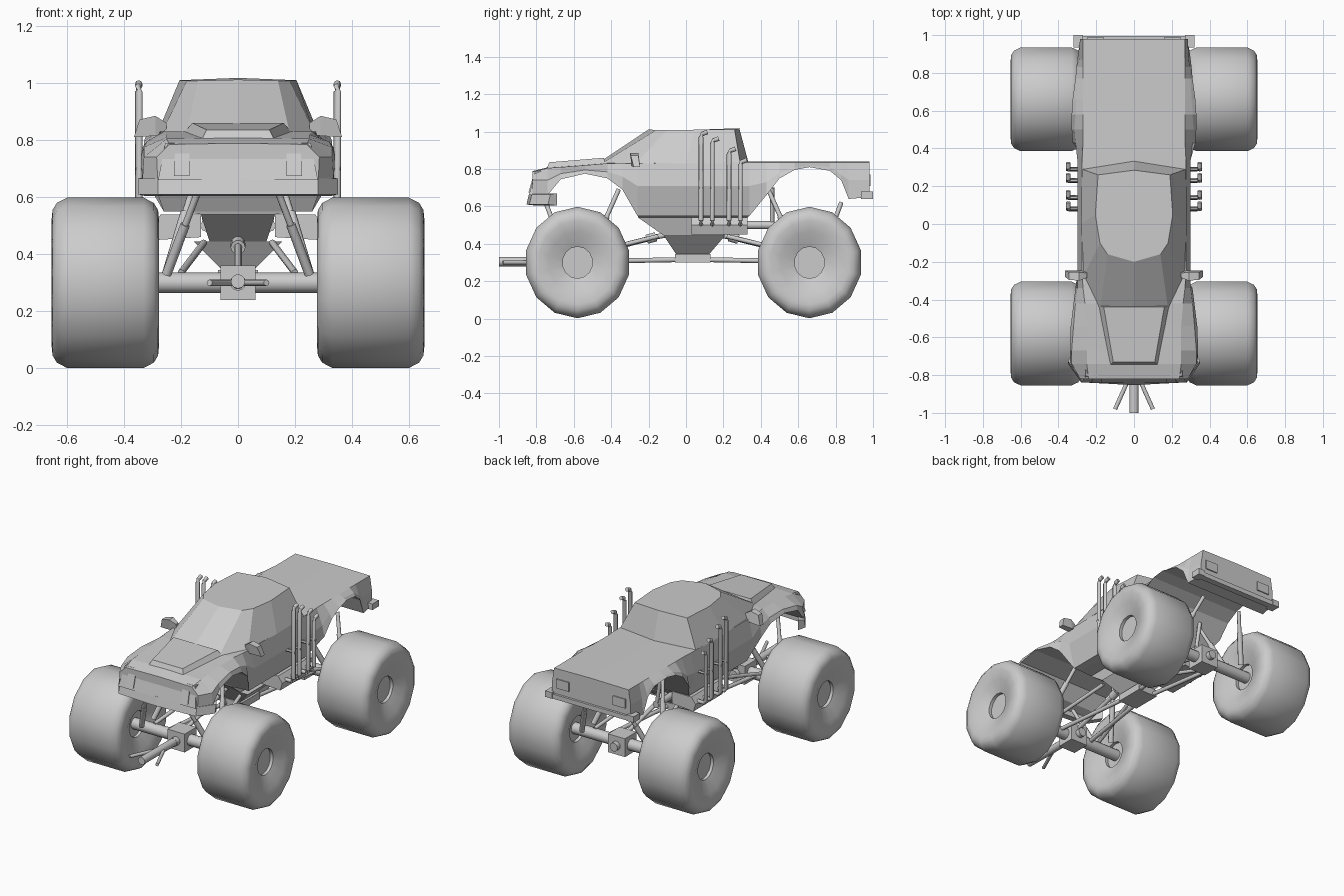
import bpy, bmesh, math
from mathutils import Vector

if "Cube" in bpy.data.objects:
    bpy.data.objects.remove(bpy.data.objects["Cube"])


def finish(name, bm, smooth=None):
    bmesh.ops.remove_doubles(bm, verts=bm.verts, dist=1e-5)
    bmesh.ops.recalc_face_normals(bm, faces=bm.faces)
    me = bpy.data.meshes.new(name)
    bm.to_mesh(me)
    bm.free()
    ob = bpy.data.objects.new(name, me)
    bpy.context.collection.objects.link(ob)
    if smooth:
        bpy.ops.object.select_all(action='DESELECT')
        ob.select_set(True)
        bpy.context.view_layer.objects.active = ob
        bpy.ops.object.shade_smooth_by_angle(angle=math.radians(smooth))
    return ob


def loft(name, rings, smooth=None, caps=True, closed=False):
    """Skin a list of equal-length closed rings."""
    bm = bmesh.new()
    vs = [[bm.verts.new(p) for p in r] for r in rings]
    n = len(vs[0])
    pairs = list(zip(vs, vs[1:])) + ([(vs[-1], vs[0])] if closed else [])
    for a, b in pairs:
        for i in range(n):
            j = (i + 1) % n
            bm.faces.new((a[i], a[j], b[j], b[i]))
    if caps and not closed:
        bm.faces.new(vs[0])
        bm.faces.new(vs[-1])
    return finish(name, bm, smooth)


def rect(x, y0, y1, z0, z1=None):
    z1 = z0 if z1 is None else z1
    return [(-x, y0, z0), (x, y0, z0), (x, y1, z1), (-x, y1, z1)]


def box(name, x0, x1, y0, y1, z0, z1):
    return loft(name, [[(x0, y0, z), (x1, y0, z), (x1, y1, z), (x0, y1, z)] for z in (z0, z1)])


def tube(name, pts, r, sides=8):
    pts = [Vector(p) for p in pts]
    rings = []
    for i, p in enumerate(pts):
        d = (pts[min(i + 1, len(pts) - 1)] - pts[max(i - 1, 0)]).normalized()
        u = d.cross(Vector((0, 0, 1)) if abs(d.z) < 0.8 else Vector((1, 0, 0))).normalized()
        v = d.cross(u)
        rings.append([p + r * (u * math.cos(a) + v * math.sin(a))
                      for a in (2 * math.pi * k / sides for k in range(sides))])
    return loft(name, rings, 50)


def mirrored(half):
    """Half outline from centre to centre -> full ring."""
    return half + [(-x, y, z) for x, y, z in half[-2:0:-1]]


# Lower body: y, top z, top x, crease x/z, bottom x/z (bottom follows the arches)
stations = [
    (-.82, .785, .24, .285, .74, .28, .63), (-.74, .805, .25, .33, .74, .335, .66),
    (-.67, .81, .25, .33, .775, .34, .745), (-.54, .82, .25, .32, .795, .335, .775),
    (-.42, .83, .26, .31, .785, .32, .75), (-.34, .83, .27, .30, .76, .31, .69),
    (-.26, .83, .275, .30, .71, .26, .55), (.34, .835, .275, .30, .71, .26, .55),
    (.43, .835, .27, .31, .73, .325, .66), (.50, .835, .27, .315, .78, .33, .75),
    (.58, .835, .27, .31, .81, .33, .795), (.66, .835, .27, .305, .82, .325, .81),
    (.77, .835, .27, .30, .81, .31, .79), (.83, .835, .27, .295, .77, .305, .74),
    (.87, .835, .27, .29, .74, .30, .64), (.98, .835, .27, .285, .74, .285, .65)]
loft("lower_body", [mirrored([(0, y, zt + .004), (xt, y, zt), (xc, y, zc), (xb, y, zb), (0, y, zb)])
                    for y, zt, xt, xc, zc, xb, zb in stations])

# Cab with windscreen, side glass and roof
base = [(0, -.47, .832), (.18, -.45, .83), (.265, -.27, .83), (.28, 0, .83), (.275, .29, .83), (0, .335, .83)]
roof = [(0, -.20, 1.012), (.14, -.16, 1.008), (.18, -.10, 1.008), (.205, .05, 1.01), (.19, .26, 1.01), (0, .285, 1.018)]
loft("cab", [mirrored(base), mirrored(roof)])

# Hood scoop
loft("hood_scoop", [
    [(-.13, -.75, .795), (.13, -.75, .795), (.19, -.43, .825), (-.19, -.43, .825)],
    [(-.11, -.73, .836), (.11, -.73, .836), (.16, -.44, .86), (-.16, -.44, .86)]])

# Sloping nose panel, headlights
loft("grille_panel", [rect(.28, -.84, -.80, .66), rect(.255, -.805, -.77, .79)])
for s in (1, -1):
    loft("headlight", [[(s * x, y + d, z) for x, y, z in
                        ((.17, -.842, .675), (.225, -.842, .675), (.22, -.815, .77), (.17, -.815, .77))]
                       for d in (0, .02)])

# Wraparound front bumper
path = [(-.35, -.72), (-.28, -.82), (0, -.835), (.28, -.82), (.35, -.72)]
loft("front_bumper", [[(x, y - .018, .61), (x, y - .005, .665), (x * .94, y + .03, .67), (x * .94, y + .03, .605)]
                      for x, y in path])

# Rear bumper with end caps, tail lights
box("rear_bumper", -.31, .31, .955, .995, .64, .67)
for s in (1, -1):
    box("bumper_end", s * .27, s * .32, .935, 1.0, .64, .68)
    box("tail_light", s * .16, s * .25, .97, .987, .71, .77)

# Belly: two tapering underbody hoppers, side boxes and a bottom bracket
loft("upper_belly", [rect(.25, -.26, .34, .555), rect(.13, -.255, .33, .54), rect(.10, -.12, .20, .445)])
loft("lower_belly", [rect(.155, -.12, .21, .445), rect(.05, -.05, .12, .34)])
box("skid_bracket", -.07, .07, -.06, .13, .30, .345)
for s in (1, -1):
    loft("exhaust_box", [[(s * .13, y, .46), (s * .285, y, .45), (s * .30, y, .50), (s * .27, y, .54), (s * .13, y, .54)]
                         for y in (.03, .33)])

# Exhaust stacks and door mirrors
for s in (1, -1):
    for y, top in ((.08, .98), (.14, .945), (.23, .89), (.29, .83)):
        tube("exhaust_stack", [(s * .27, y, .505), (s * .335, y, .505), (s * .348, y, .525), (s * .348, y, top - .01),
                               (s * .348, y + .008, top + .008), (s * .348, y + .035, top + .018)], .0125)
        tube("stack_bracket", [(s * .27, y, .70), (s * .36, y, .70)], .009, 6)
    loft("door_mirror", [
        [(s * .25, -.275, .82), (s * .25, -.25, .82), (s * .25, -.26, .86), (s * .25, -.285, .86)],
        [(s * .29, -.29, .815), (s * .29, -.245, .815), (s * .29, -.255, .885), (s * .29, -.30, .885)],
        [(s * .365, -.28, .81), (s * .365, -.245, .81), (s * .345, -.255, .872), (s * .345, -.295, .872)]])

# Wheels: tyre and hub profile (x, radius), symmetric across the tread
outer = [(.585, .001), (.585, .085), (.605, .085), (.638, .165), (.653, .225), (.65, .255), (.635, .28), (.60, .298)]
profile = outer + [(.93 - x, r) for x, r in reversed(outer)]
N = 14
for wy in (-.58, .66):
    for s in (1, -1):
        loft("wheel", [[(s * x, wy + .945 * r * math.sin(2 * math.pi * k / N), .30 + r * math.cos(2 * math.pi * k / N))
                        for k in range(N)] for x, r in profile], 32)

# Running gear: the same set front (d=1 points to the middle) and rear (d=-1)
for wy, d in ((-.58, 1), (.66, -1)):
    tube("axle", [(-.40, wy, .30), (.40, wy, .30)], .036, 12)
    box("differential", -.062, .062, wy - .06, wy + .06, .24, .36)
    tube("differential_nose", [(0, wy - .09, .30), (0, wy + .09, .30)], .028, 12)
    mid = -.05 if d > 0 else .12
    tube("drive_shaft", [(0, wy + d * .04, .34), (0, mid - d * .12, .435), (0, mid, .46)], .014)
    tube("shaft_joint", [(0, mid - d * .16, .424), (0, mid - d * .11, .438)], .026, 10)
    for s in (1, -1):
        tube("lower_link", [(s * .12, wy, .305), (s * .05, mid, .315)], .013)
        tube("upper_link", [(s * .20, wy, .335), (s * .12, mid - d * .10, .44)], .012)
        for top, foot, z in ((.22, .06, .69), (-.17, -.06, .62)):
            tube("shock_top", [(s * .14, wy + d * top, z), (s * .195, wy + d * (top + foot) / 2, (z + .33) / 2)], .012)
            tube("shock_body", [(s * .185, wy + d * (top * .6 + foot * .4), z * .6 + .132),
                                (s * .25, wy + d * foot, .33)], .017)

# Nose boom with splayed arms
tube("tow_boom", [(0, -.62, .302), (0, -1.0, .305)], .025, 12)
for s in (1, -1):
    tube("boom_arm", [(s * .02, -.80, .30), (s * .055, -.88, .30), (s * .10, -.98, .30)], .011)

# Rear frame tubes joining the belly to the bed
for s in (1, -1):
    tube("frame_tube", [(s * .11, .15, .50), (s * .11, .47, .50)], .022)
    tube("frame_brace", [(s * .11, .46, .50), (s * .14, .46, .70)], .012)
